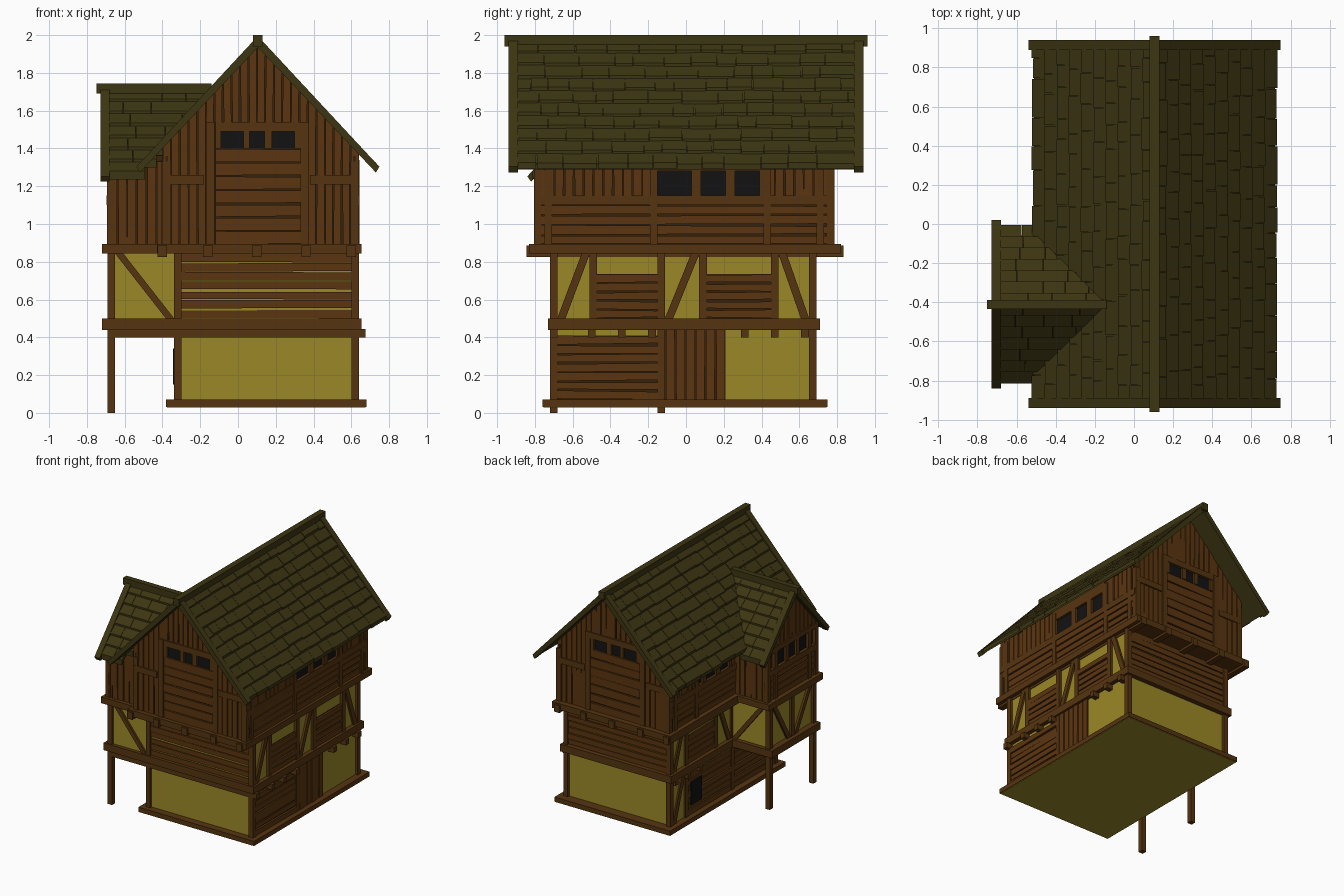
import bpy, bmesh, random

if "Cube" in bpy.data.objects:
    bpy.data.objects.remove(bpy.data.objects["Cube"])
random.seed(4)


def material(name, rgb):
    m = bpy.data.materials.new(name)
    m.diffuse_color = (*rgb, 1)
    m.use_nodes = True
    m.node_tree.nodes["Principled BSDF"].inputs["Base Color"].default_value = m.diffuse_color
    return m


WOOD = material("brown_wood", (0.105, 0.036, 0.005))
BEAM = material("beam_wood", (0.092, 0.034, 0.005))
GAP = material("dark_gap", (0.035, 0.015, 0.003))
PLASTER = material("yellow_plaster", (0.33, 0.25, 0.02))
ROOF = material("olive_shingle", (0.046, 0.036, 0.006))
GLASS = material("black_window", (0.006, 0.006, 0.007))

# each wall maps (along, up, outward) to world space
WALLS = {"F": lambda u, z, d: (u, -d, z), "B": lambda u, z, d: (u, d, z),
         "R": lambda u, z, d: (d, u, z), "L": lambda u, z, d: (-d, u, z)}
parts = {}


def prism(name, mat, wall, pts, d0, d1):
    bm = parts.setdefault(name, (bmesh.new(), mat))[0]
    f = WALLS[wall]
    a = [bm.verts.new(f(u, z, d0)) for u, z in pts]
    b = [bm.verts.new(f(u, z, d1)) for u, z in pts]
    n = len(pts)
    faces = [bm.faces.new(a), bm.faces.new(b[::-1])]
    faces += [bm.faces.new((a[i], a[(i + 1) % n], b[(i + 1) % n], b[i])) for i in range(n)]
    bmesh.ops.recalc_face_normals(bm, faces=faces)


def rect(name, mat, wall, u0, u1, z0, z1, d0, d1):
    prism(name, mat, wall, [(u0, z0), (u1, z0), (u1, z1), (u0, z1)], d0, d1)


def box(name, mat, x0, x1, y0, y1, z0, z1):
    rect(name, mat, "R", y0, y1, z0, z1, x0, x1)


def brace(wall, u0, z0, u1, z1, d, w=0.022):
    prism("diagonal_braces", BEAM, wall, [(u0 - w, z0), (u0 + w, z0), (u1 + w, z1), (u1 - w, z1)], d - .03, d)


def post(wall, u0, z0, z1, d, w=0.04):
    rect("wall_posts", BEAM, wall, u0, u0 + w, z0, z1, d - .04, d)


def j(a=0.004):
    return random.uniform(-a, a)


def planks_h(wall, u0, u1, z0, z1, d, step=0.055):
    rect("plank_backing", GAP, wall, u0, u1, z0, z1, d - .03, d - .016)
    n = max(1, round((z1 - z0) / step))
    h = (z1 - z0) / n
    for i in range(n):
        a, b = z0 + i * h + .004, z0 + (i + 1) * h - .004
        prism("horizontal_planks", WOOD, wall, [(u0, a + j()), (u1, a + j()), (u1, b + j()), (u0, b + j())],
              d - .03, d - .004 + j())


def planks_v(wall, u0, u1, z0, top, d, step=0.05):
    n = max(1, round((u1 - u0) / step))
    w = (u1 - u0) / n
    for i in range(n):
        a, b = u0 + i * w, u0 + (i + 1) * w
        prism("plank_backing", GAP, wall, [(a, z0), (b, z0), (b, top(b)), (a, top(a))], d - .03, d - .016)
        a, b = a + .003, b - .003
        prism("vertical_planks", WOOD, wall, [(a + j(.003), z0), (b + j(.003), z0), (b, top(b)), (a, top(a))],
              d - .03, d - .004 + j())


def windows(wall, spans, z0, z1, d):
    lo, hi = spans[0][0] - .03, spans[-1][1] + .03
    rect("window_panes", GLASS, wall, lo, hi, z0, z1, d - .026, d - .018)
    edges = [lo] + [v for s in spans for v in s] + [hi]
    for a, b in zip(edges[::2], edges[1::2]):
        rect("window_mullions", BEAM, wall, a, b, z0, z1, d - .03, d)


def flat(z):
    return lambda u: z


# roof surface heights for the main roof and the side wing
CX, CY = 0.105, -0.41
def main_z(x): return 1.985 - 1.06 * abs(x - CX)
def wing_z(y): return 1.725 - 1.1 * abs(y - CY)
def main_under(x): return main_z(x) - .045
def wing_under(y): return wing_z(y) - .045


# ground sill, floor and wing stilts
box("ground_sill", BEAM, -.38, .68, -.76, .75, .032, .07)
box("floor_underside", PLASTER, -.375, .675, -.755, .745, .028, .034)
for y in (-.72, -.15):
    box("wing_stilts", BEAM, -.69, -.65, y, y + .04, 0, .46)

# plaster cores and storey bands
box("lower_walls", PLASTER, -.325, .62, -.70, .67, .05, .86)
box("wing_walls", PLASTER, -.67, -.3, -.70, -.13, .47, .86)
box("lower_band", BEAM, -.36, .655, -.73, .71, .44, .5)
box("lower_band", BEAM, -.72, -.3, -.73, -.095, .44, .5)
box("upper_band", BEAM, -.43, .655, -.83, .82, .843, .895)
box("upper_band", BEAM, -.72, -.3, -.765, -.06, .843, .895)
for y in (-.70, -.50, -.34, -.18, .31, .47, .63):
    box("floor_joists", BEAM, -.67 if y < -.1 else -.36, .675, y - .02, y + .02, .4, .445)
for x in (-.40, -.16, .10, .36, .60):
    box("jetty_joists", BEAM, x - .025, x + .025, -.845, .835, .825, .885)

# upper storey cores
XL, XR = -.40, .64
prism("upper_walls", GAP, "F", [(XL + .02, .87), (XR - .02, .87), (XR - .02, main_under(XR)),
      (CX, main_under(CX)), (XL + .02, main_under(XL))], -.755, .775)
YA, YB = -.74, -.08
prism("wing_upper_walls", GAP, "L", [(YA + .02, .87), (YB - .02, .87), (YB - .02, wing_under(YB)),
      (CY, wing_under(CY)), (YA + .02, wing_under(YA))], .2, .67)

# front and back: plaster ground floor, planked middle, planked gable
for wall, d, g in (("F", .72, .80), ("B", .69, .78)):
    for x in (-.34, .60):
        post(wall, x, .06, .85, d)
    planks_h(wall, -.30, .60, .5, .845, d - .005, .048)
    planks_h(wall, -.12, .33, .89, 1.40, g, .073)
    windows(wall, [(-.09, .03), (.06, .14), (.18, .30)], 1.40, 1.49, g)
    rect("gable_beams", BEAM, wall, -.12, .33, 1.49, 1.54, g - .03, g + .005)
    planks_v(wall, -.17, .37, 1.54, main_under, g, .045)
    for a, b in ((XL, -.17), (.37, XR)):
        planks_v(wall, a, b, .89, main_under, g, .048)
        rect("gable_beams", BEAM, wall, a + .01, b - .01, 1.21, 1.26, g - .03, g + .006)
    for x in (-.17, .33):
        post(wall, x, .89, 1.54, g + .005, .045)
    for x in (XL, XR - .045):
        post(wall, x, .89, 1.33, g + .005, .045)

# right and left sides of the main block
for wall, d, g in (("R", .64, .64), ("L", .34, -XL)):
    right = wall == "R"
    for y in (-.72, -.51, -.15, .07, .45, .65):
        post(wall, y, .5, .85, d)
    brace(wall, -.66, .5, -.53, .845, d - .003)
    brace(wall, -.09, .5, .05, .845, d - .003)
    brace(wall, .51, .845, .63, .5, d - .003)
    for a, b in ((-.47, -.15), (.11, .45)):
        planks_h(wall, a, b, .5, .735, d, .047)
    for y in (-.72, -.15, .65):
        post(wall, y, .06, .45, d)
    planks_h(wall, -.68, -.15, .07, .41, d, .048)
    if right:
        planks_v(wall, -.11, .21, .07, flat(.44), d)
    else:
        planks_h(wall, -.11, .45, .07, .41, d, .048)
        post(wall, .45, .06, .45, d)
        brace(wall, .51, .44, .63, .07, d - .003)
        rect("window_panes", GLASS, wall, .28, .42, .15, .34, d - .01, d + .003)
    # upper storey with a window strip under the eaves
    spans = [(-.15, .03), (.08, .21), (.26, .39)] if right else [(0, .12), (.17, .30), (.35, .46)]
    planks_h(wall, -.80, .775, .89, 1.10, g, .052)
    rect("side_beams", BEAM, wall, -.80, .775, 1.10, 1.15, g - .03, g + .003)
    planks_v(wall, -.80, spans[0][0] - .03, 1.15, flat(1.36), g)
    planks_v(wall, spans[-1][1] + .03, .775, 1.15, flat(1.36), g)
    windows(wall, spans, 1.15, 1.28, g)
    rect("side_beams", BEAM, wall, spans[0][0] - .03, spans[-1][1] + .03, 1.28, 1.36, g - .03, g)
    for y in (-.75, -.19, .41, .69):
        post(wall, y, .89, 1.34, g + .004)

# wing: braced middle storey and planked gable
for y in (-.72, -.435, -.15):
    post("L", y, .5, .85, .69)
brace("L", -.66, .845, -.46, .5, .687)
brace("L", -.17, .845, -.37, .5, .687)
for wall, d in (("F", .72), ("B", -.11)):
    post(wall, -.69, .5, .85, d)
    brace(wall, -.63, .845, -.36, .5, d - .003)
    dd = .74 if wall == "F" else YB
    planks_v(wall, -.69, -.38, .89, flat(1.33), dd)
planks_h("L", YA, YB, .89, 1.10, .69, .052)
rect("side_beams", BEAM, "L", YA, YB, 1.10, 1.15, .66, .695)
windows("L", [(-.62, -.50), (-.46, -.36), (-.32, -.20)], 1.15, 1.28, .69)
rect("side_beams", BEAM, "L", YA, YB, 1.28, 1.32, .66, .695)
planks_v("L", YA + .02, YB - .02, 1.32, wing_under, .69)
for y in (YA, -.65, -.21, YB - .04):
    post("L", y, .89, 1.33, .694)


# shingled roof slopes: slab, stepped rows of shingles
def slope(name, wall, c, zf, side, run, rows, d0, end):
    def P(s, dz): return (c + side * s, zf(c + side * s) + dz)
    prism(name + "_slab", ROOF, wall, [P(0, -.045), P(run - .01, -.045), P(run - .01, -.018), P(0, -.018)],
          d0, end(0))
    for i in range(rows):
        s0, s1 = run * i / rows, run * (i + 1) / rows
        d, stop = d0, end(s1)
        while d < stop - .001:
            nd = d + random.uniform(.09, .2)
            nd = stop if nd > stop - .06 else nd
            e, k = s1 + j(.004), j(.003)
            prism(name + "_shingles", ROOF, wall, [P(s0, -.03), P(e, -.03), P(e, k), P(s0, -.014 + k)],
                  d + .0015, nd - .0015)
            d = nd


for side in (1, -1):
    slope("main_roof", "B", CX, main_z, side, .625, 10, -.92, lambda s: .92)
    # wing rows stop where they sink into the main roof
    slope("wing_roof", "L", CY, wing_z, side, .405, 7, .70, lambda s: .70)
    def valley(y): return CX - (1.985 - wing_z(y)) / 1.06
    rows = 7
    for i in range(rows):
        s0, s1 = .405 * i / rows, .405 * (i + 1) / rows
        p = [(CY + side * s, wing_z(CY + side * s) + dz) for s, dz in ((s0, -.045), (s1, -.045), (s1, 0), (s0, -.014))]
        x = -.71
        stop = valley(CY + side * s0) + .01
        while x < stop:
            nx = min(stop, x + random.uniform(.1, .18))
            prism("wing_roof_shingles", ROOF, "R", p, x, nx - .002)
            x = nx
    # verge boards on the gable ends
    for a, b in ((-.94, -.89), (.89, .94)):
        pts = [(CX + side * s, main_z(CX + side * s) + dz) for s, dz in ((0, -.05), (.625, -.05), (.643, 0), (0, .01))]
        prism("verge_boards", ROOF, "B", pts, a, b)
    pts = [(CY + side * s, wing_z(CY + side * s) + dz) for s, dz in ((0, -.05), (.41, -.05), (.43, 0), (0, .01))]
    prism("verge_boards", ROOF, "L", pts, .68, .727)

# ridge beams
box("main_ridge", ROOF, .08, .13, -.96, .96, 1.94, 2.0)
box("wing_ridge", ROOF, -.75, -.14, -.433, -.387, 1.69, 1.745)

# turn every collected part into an object
for name, (bm, mat) in parts.items():
    me = bpy.data.meshes.new(name)
    bm.to_mesh(me)
    bm.free()
    me.materials.append(mat)
    bpy.context.collection.objects.link(bpy.data.objects.new(name, me))
